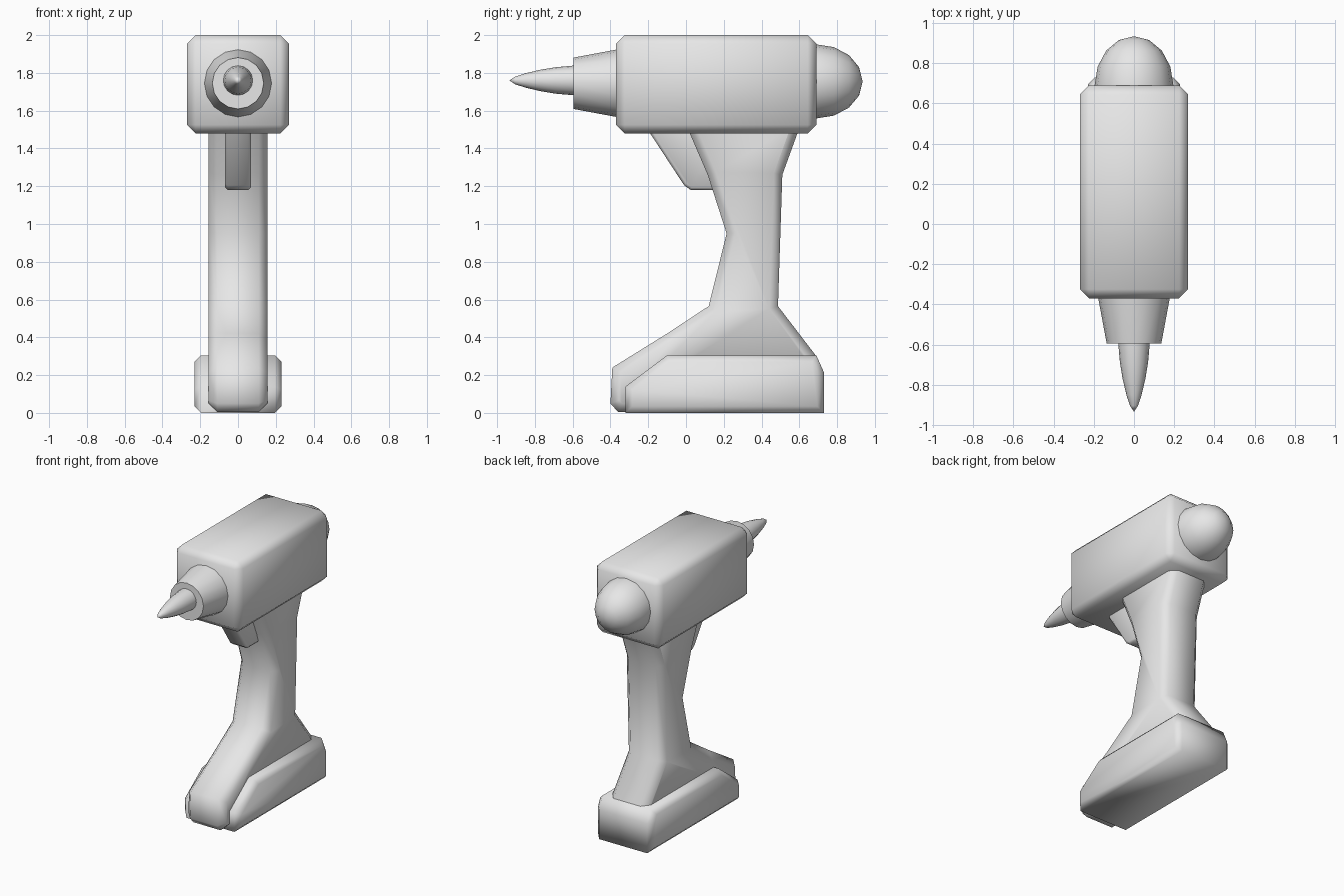
import bpy, bmesh, math
from mathutils import Vector

if "Cube" in bpy.data.objects:
    bpy.data.objects.remove(bpy.data.objects["Cube"])

grey = bpy.data.materials.new("plain_grey")
grey.diffuse_color = (0.8, 0.8, 0.8, 1)
grey.use_nodes = True
grey.node_tree.nodes["Principled BSDF"].inputs["Base Color"].default_value = grey.diffuse_color


def finish(bm, name, angle=60):
    bmesh.ops.recalc_face_normals(bm, faces=bm.faces[:])
    me = bpy.data.meshes.new(name)
    bm.to_mesh(me)
    bm.free()
    me.materials.append(grey)
    ob = bpy.data.objects.new(name, me)
    bpy.context.collection.objects.link(ob)
    bpy.ops.object.select_all(action='DESELECT')
    ob.select_set(True)
    bpy.context.view_layer.objects.active = ob
    bpy.ops.object.shade_smooth_by_angle(angle=math.radians(angle))
    return ob


def slab(name, profile, half, bevel):
    """Side profile (y, z) extruded across x, with its two outlines chamfered."""
    bm = bmesh.new()
    face = bm.faces.new([bm.verts.new((-half, y, z)) for y, z in profile])
    ext = bmesh.ops.extrude_face_region(bm, geom=[face])
    bmesh.ops.translate(bm, vec=(2 * half, 0, 0),
                        verts=[v for v in ext["geom"] if isinstance(v, bmesh.types.BMVert)])
    rims = [e for e in bm.edges if abs(e.verts[0].co.x - e.verts[1].co.x) < 1e-5]
    bmesh.ops.bevel(bm, geom=rims, offset=bevel, segments=1, affect='EDGES', clamp_overlap=True)
    return finish(bm, name)


def lathe(name, profile, zc, sides=16):
    """Profile of (y, radius) spun around an axis along y at height zc."""
    bm = bmesh.new()
    rings = []
    for y, r in profile:
        if r == 0:
            rings.append([bm.verts.new((0, y, zc))] * sides)
        else:
            rings.append([bm.verts.new((r * math.cos(2 * math.pi * i / sides), y,
                                        zc + r * math.sin(2 * math.pi * i / sides)))
                          for i in range(sides)])
    for a, b in zip(rings, rings[1:]):
        for i in range(sides):
            j = (i + 1) % sides
            bm.faces.new(list(dict.fromkeys((a[i], a[j], b[j], b[i]))))
    for ring in (rings[0], rings[-1]):
        if ring[0] is not ring[1]:
            bm.faces.new(ring)
    return finish(bm, name)


# motor housing: chamfered box
bm = bmesh.new()
bmesh.ops.create_cube(bm, size=1)
for v in bm.verts:
    v.co = Vector((v.co.x * 0.54, 0.16 + v.co.y * 1.06, 1.74 + v.co.z * 0.52))
bmesh.ops.bevel(bm, geom=bm.edges[:], offset=0.045, segments=1, affect='EDGES')
finish(bm, "motor_housing")

# nose cone, drill bit and rounded rear cap
lathe("nose_cone", [(-0.30, 0.187), (-0.37, 0.178), (-0.595, 0.136)], 1.745)
lathe("drill_bit", [(-0.55, 0.08), (-0.6, 0.078), (-0.69, 0.07), (-0.77, 0.057),
                    (-0.85, 0.038), (-0.905, 0.02), (-0.935, 0)], 1.76)
lathe("rear_cap", [(0.65, 0.196)] +
      [(0.69 + 0.245 * math.sin(math.radians(a)), 0.196 * math.cos(math.radians(a)))
       for a in (0, 22.5, 45, 67.5)] + [(0.935, 0)], 1.755)

# grip flowing into the foot in front of the battery
slab("handle", [(-0.01, 1.55), (0.02, 1.48), (0.115, 1.26), (0.215, 0.95), (0.12, 0.565),
                (-0.1, 0.42), (-0.39, 0.24), (-0.4, 0.05), (-0.36, 0.005), (-0.25, 0.005),
                (-0.2, 0.12), (0.0, 0.22), (0.69, 0.22), (0.69, 0.3), (0.487, 0.565),
                (0.51, 1.26), (0.59, 1.48), (0.615, 1.55)], 0.155, 0.045)

# battery pack
slab("battery", [(-0.32, 0), (-0.32, 0.14), (-0.1, 0.305), (0.69, 0.305),
                 (0.73, 0.215), (0.73, 0)], 0.23, 0.035)

# trigger
slab("trigger", [(-0.22, 1.53), (-0.19, 1.48), (-0.01, 1.205), (0.025, 1.18),
                 (0.2, 1.18), (0.2, 1.53)], 0.07, 0.015)
